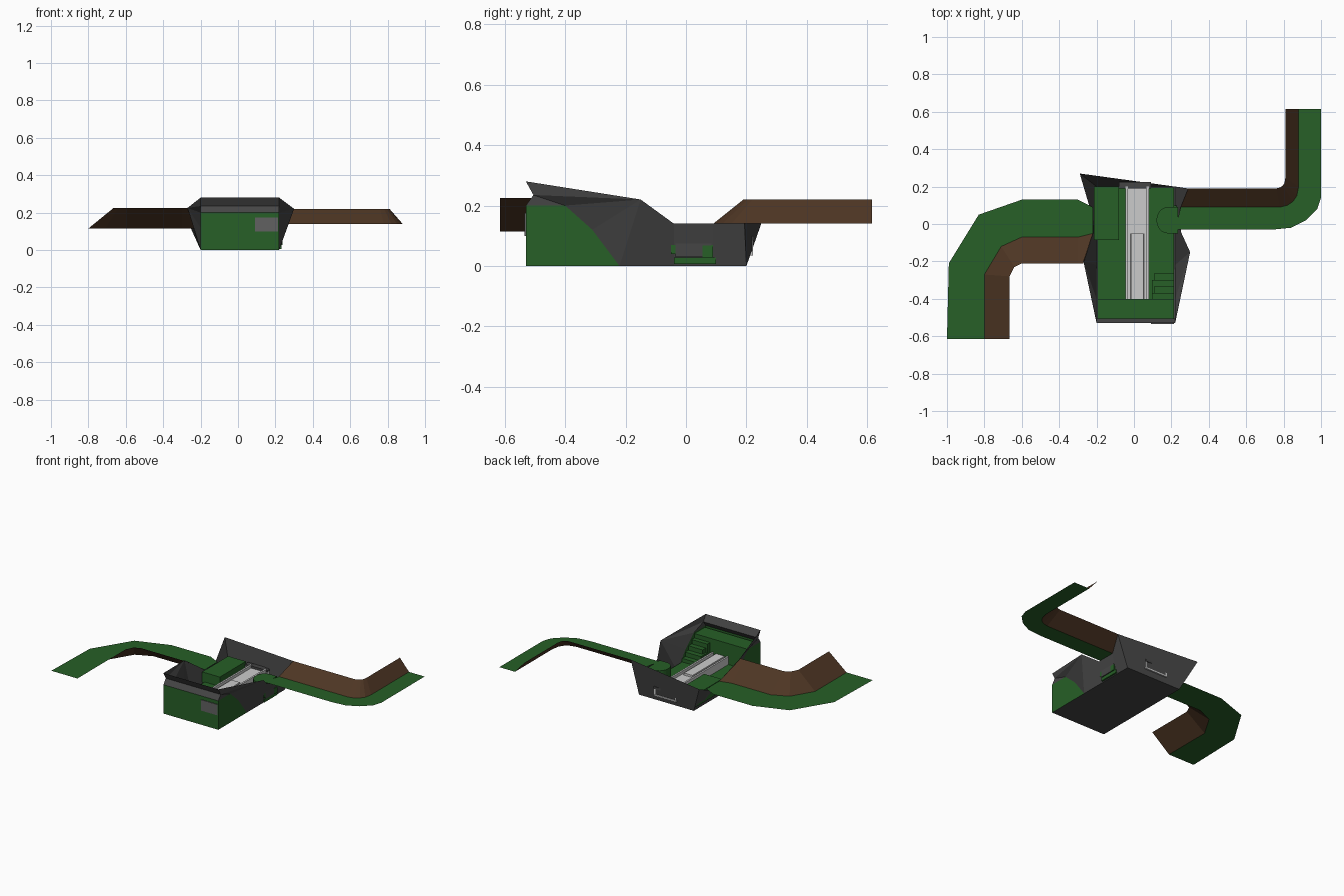
import bpy
import math
from mathutils import Vector

cube = bpy.data.objects.get("Cube")
if cube:
    bpy.data.objects.remove(cube, do_unlink=True)


def material(name, r, g, b):
    m = bpy.data.materials.new(name)
    m.use_nodes = True
    m.diffuse_color = (r, g, b, 1)
    bsdf = next(n for n in m.node_tree.nodes if n.type == "BSDF_PRINCIPLED")
    bsdf.inputs["Base Color"].default_value = (r, g, b, 1)
    bsdf.inputs["Roughness"].default_value = 0.9
    return m


grass = material("grass green", 0.02, 0.115, 0.02)
earth = material("earth brown", 0.075, 0.036, 0.017)
rock = material("dark rock", 0.06, 0.06, 0.06)
steel = material("panel grey", 0.12, 0.12, 0.12)
white = material("pale metal", 0.6, 0.6, 0.6)


def mesh(name, verts, faces, mats, indices=None):
    me = bpy.data.meshes.new(name)
    me.from_pydata([tuple(v) for v in verts], [], faces)
    for m in mats:
        me.materials.append(m)
    if indices:
        for poly, i in zip(me.polygons, indices):
            poly.material_index = i
    ob = bpy.data.objects.new(name, me)
    bpy.context.scene.collection.objects.link(ob)
    return ob


def box(name, x, y, z, mat):
    verts = [(a, b, c) for c in z for a, b in
             ((x[0], y[0]), (x[1], y[0]), (x[1], y[1]), (x[0], y[1]))]
    faces = [(3, 2, 1, 0), (4, 5, 6, 7)]
    faces += [(i, (i + 1) % 4, (i + 1) % 4 + 4, i + 4) for i in range(4)]
    return mesh(name, verts, faces, [mat])


# Winding paths: a flat grass strip with an earth bank along one edge
def path(name, outer, foot, crest, low, high):
    n = len(outer)
    verts = [(x, y, z) for row, z in ((outer, low), (foot, low), (crest, high))
             for x, y in row]
    faces = [(r * n + i, r * n + i + 1, (r + 1) * n + i + 1, (r + 1) * n + i)
             for r in range(2) for i in range(n - 1)]
    mesh(name, verts, faces, [grass, earth], [0] * (n - 1) + [1] * (n - 1))


path("left_path",
     [(-.22, .09), (-.3, .13), (-.6, .13), (-.83, .05), (-.99, -.21), (-1, -.615)],
     [(-.22, -.05), (-.3, -.07), (-.6, -.07), (-.71, -.12), (-.8, -.27), (-.8, -.615)],
     [(-.27, -.21), (-.3, -.21), (-.6, -.21), (-.64, -.23), (-.665, -.28), (-.665, -.615)],
     0.115, 0.225)
path("right_path",
     [(.22, -.03), (.74, -.03), (.84, -.02), (.92, .02), (.98, .08), (1, .14), (1, .615)],
     [(.25, .09), (.78, .09), (.82, .1), (.85, .12), (.87, .15), (.88, .2), (.88, .615)],
     [(.29, .19), (.76, .19), (.78, .195), (.795, .205), (.805, .22), (.81, .25), (.81, .615)],
     0.14, 0.22)

# Rock basin: walls between a bottom outline and a flared rim
bottom = [(-.2, -.53), (.22, -.53), (.22, -.22), (.22, -.04), (.22, .09),
          (.22, .2), (-.2, .2), (-.2, .1), (-.2, -.05), (-.2, -.22)]
rim = [(-.2, -.53, .28), (.22, -.53, .28), (.3, -.15, .22), (.25, -.04, .14),
       (.25, .09, .14), (.29, .19, .22), (-.29, .27, .2), (-.24, .1, .115),
       (-.22, -.05, .115), (-.27, -.2, .225)]
n = len(bottom)
verts = [(x, y, 0) for x, y in bottom] + rim
faces = [tuple(reversed(range(n)))]
faces += [(i, i + 1, n + i + 1, n + i) for i in range(2, n - 1)]
colours = [0] * len(faces)

# Grass front and front corners, with an undercut rock lip above
side_points = {}
for x, low_i in ((-.2, 0), (.22, 1)):
    side_points[low_i] = len(verts)
    verts += [(x, -.53, .2), (x, -.505, .235), (x, -.4, .2), (x, -.31, .12)]
l, r = side_points[0], side_points[1]
faces += [(0, 1, r, l), (l, r, r + 1, l + 1), (l + 1, r + 1, n + 1, n)]
colours += [1, 0, 0]
for s, low_i, back_i in ((l, 0, n - 1), (r, 1, 2)):
    top_f, top_b = n + low_i, n + back_i
    group = [(low_i, back_i, s + 3, s + 2, s), (s, s + 2, s + 1),
             (s + 1, s + 2, top_b), (s + 1, top_b, top_f),
             (s + 2, s + 3, top_b), (s + 3, back_i, top_b)]
    if low_i == 0:
        group = [tuple(reversed(f)) for f in group]
    faces += group
    colours += [1, 0, 0, 0, 0, 0]
mesh("rock_basin", verts, faces, [rock, grass], colours)

# Grass floor and ledges inside the basin
box("basin_floor", (-.195, .215), (-.5, .195), (.01, .05), grass)
box("front_ledge", (-.195, .215), (-.515, -.4), (.02, .195), grass)
box("left_ledge", (-.215, -.08), (-.085, .2), (.03, .115), grass)
for i in range(4):
    box(f"rubble_step_{i + 1}", (.095 + .012 * (i % 2), .215),
        (-.41, -.37 + .035 * i), (.04, .165 - .03 * i), grass)

# Rounded landing where the right path enters
arc = [(.18 + .06 * math.cos(a), .02 + .07 * math.sin(a))
       for a in [math.pi * (.5 + i / 10) for i in range(11)]]
arc += [(.235, -.05), (.235, .09)]
k = len(arc)
mesh("right_landing", [(x, y, z) for z in (.04, .138) for x, y in arc],
     [tuple(range(k, 2 * k))] +
     [(i, (i + 1) % k, (i + 1) % k + k, i + k) for i in range(k)], [grass])

# Metal trough running through the basin
box("trough_bed", (-.045, .08), (-.4, .2), (.04, .085), white)
for name, x in (("left", -.045), ("right", .068)):
    box(f"trough_{name}_rail", (x, x + .012), (-.4, .2), (.08, .105), white)
box("trough_inner_beam", (-.015, .05), (-.4, -.05), (.08, .1), white)
for name, x in (("left", -.021), ("right", .05)):
    box(f"trough_{name}_seam", (x, x + .006), (-.4, -.05), (.08, .09), steel)

# Front panel, side recess and rear bracket
box("front_panel", (.09, .215), (-.534, -.528), (.1, .175), steel)
box("side_recess", (.2, .236), (-.035, .085), (.03, .1), rock)
box("side_sill", (.2, .232), (-.04, .1), (.006, .028), grass)
box("side_block", (.2, .239), (.055, .09), (.028, .068), grass)
box("rear_hood", (-.08, .09), (.19, .225), (.085, .1), rock)
box("rear_bracket_base", (-.08, .09), (.19, .222), (.035, .045), white)
for name, x in (("left", -.08), ("right", .08)):
    box(f"rear_bracket_{name}", (x, x + .01), (.19, .222), (.04, .088), white)
